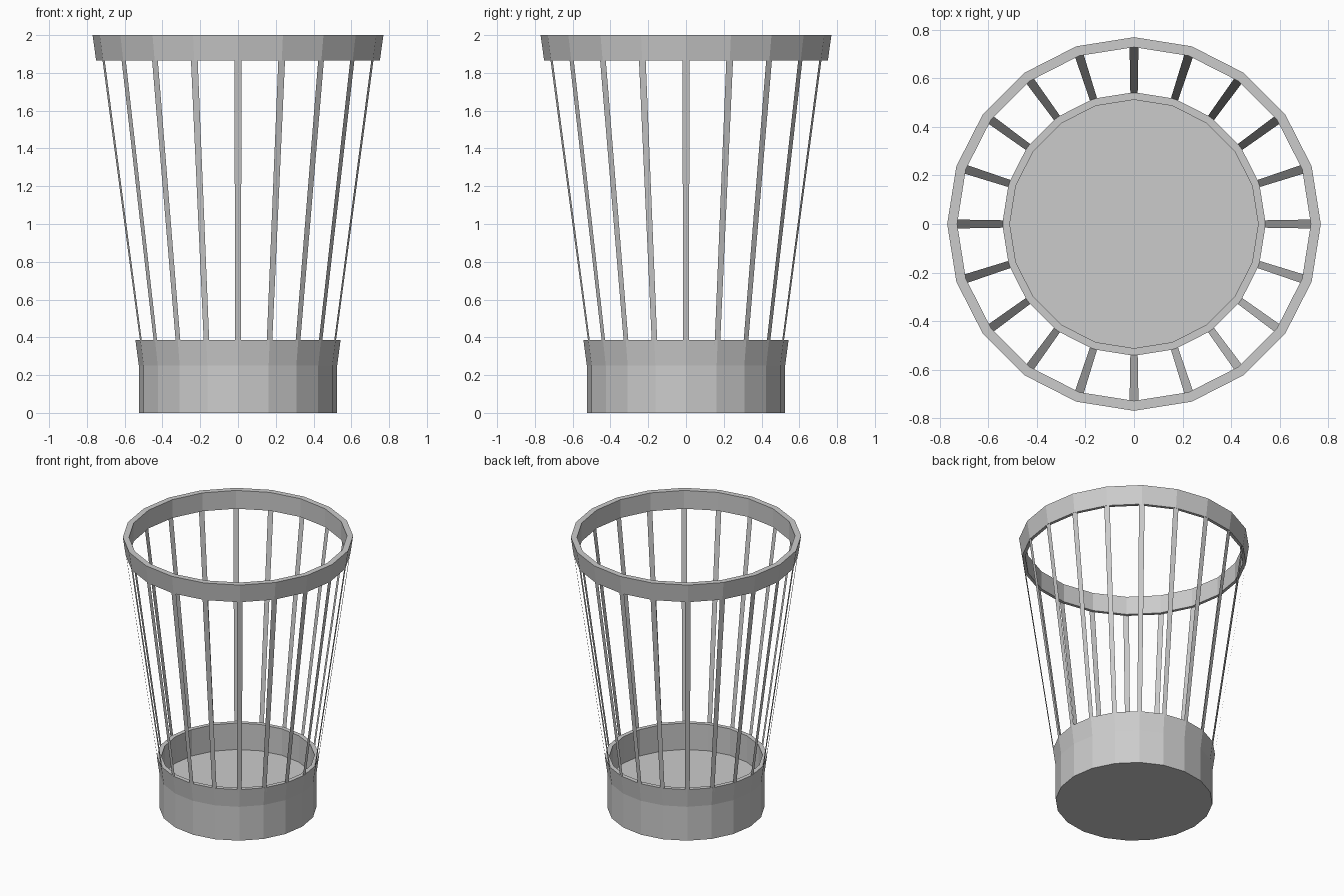
import bpy, bmesh
from math import cos, sin, pi

if "Cube" in bpy.data.objects:
    bpy.data.objects.remove(bpy.data.objects["Cube"])

SIDES = 20


def point(r, z, i, side=0.0):
    a = 2 * pi * i / SIDES
    return (r * cos(a) - side * sin(a), r * sin(a) + side * cos(a), z)


def finish(name, bm):
    mesh = bpy.data.meshes.new(name)
    bm.to_mesh(mesh)
    bm.free()
    obj = bpy.data.objects.new(name, mesh)
    bpy.context.collection.objects.link(obj)
    return obj


def lathe(name, profile, closed):
    """Revolve an (r, z) profile; an open profile gets flat end caps."""
    bm = bmesh.new()
    rings = [[bm.verts.new(point(r, z, i)) for i in range(SIDES)] for r, z in profile]
    pairs = list(zip(rings, rings[1:]))
    if closed:
        pairs.append((rings[-1], rings[0]))
    else:
        bm.faces.new(rings[0])
        bm.faces.new(rings[-1])
    for a, b in pairs:
        for i in range(SIDES):
            j = (i + 1) % SIDES
            bm.faces.new((a[i], a[j], b[j], b[i]))
    bmesh.ops.recalc_face_normals(bm, faces=bm.faces)
    return finish(name, bm)


# Solid-bottomed cup: straight wall, slight flare, recessed floor
lathe("base_cup", [(0.525, 0), (0.525, 0.25), (0.543, 0.385),
                   (0.512, 0.385), (0.512, 0.19)], closed=False)

# Top rim band
lathe("top_rim", [(0.751, 1.865), (0.77, 2.0), (0.729, 2.0), (0.729, 1.865)], closed=True)

# Thin upright slats, one at each corner of the rim
bm = bmesh.new()
for i in range(SIDES):
    bm.faces.new([bm.verts.new(point(r, z, i, s)) for r, z, s in (
        (0.522, 0.25, -0.015), (0.522, 0.25, 0.015),
        (0.766, 1.995, 0.019), (0.766, 1.995, -0.019))])
finish("slats", bm)
